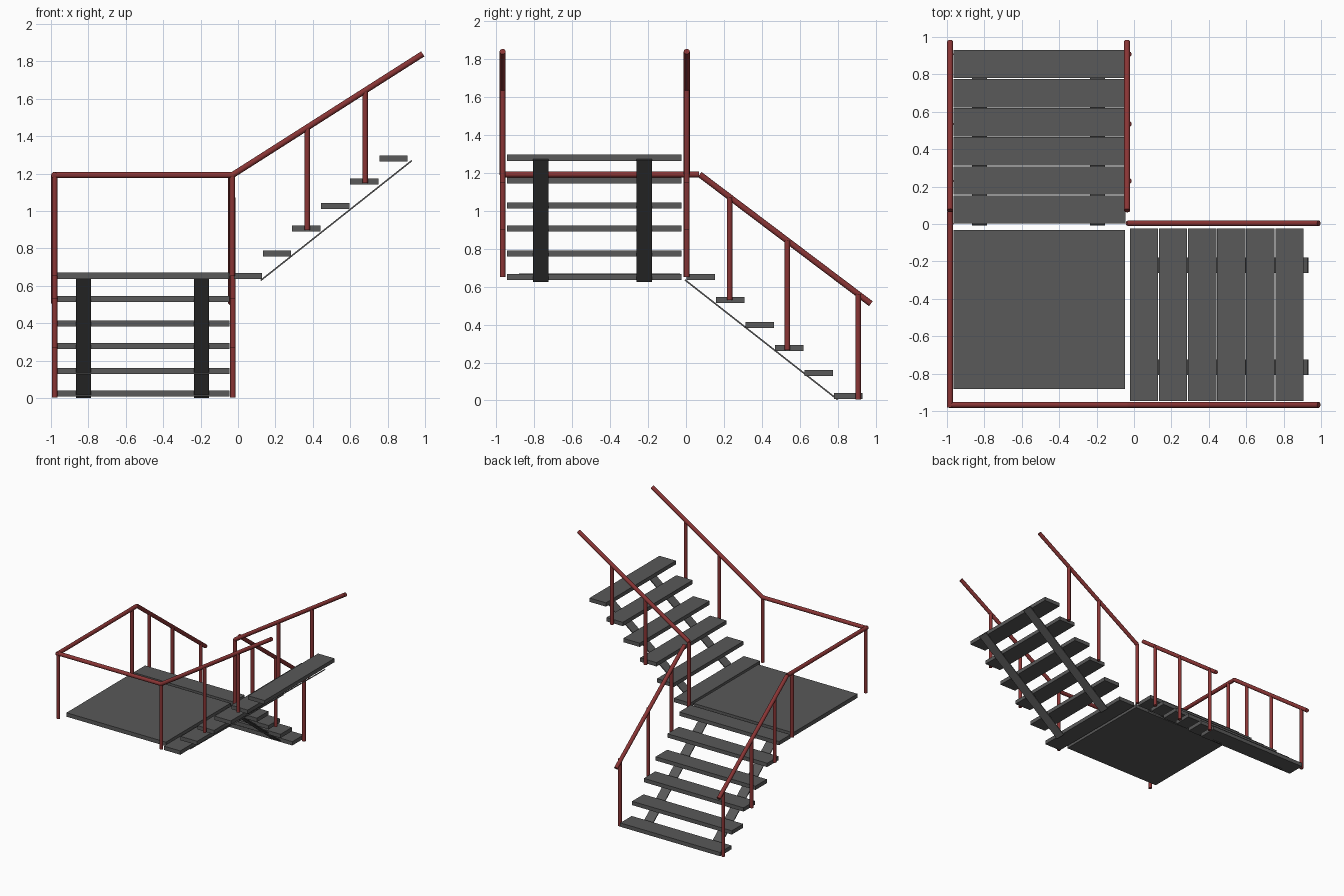
import bpy, math
from mathutils import Vector

if "Cube" in bpy.data.objects:
    bpy.data.objects.remove(bpy.data.objects["Cube"])

DZ = -0.008  # settle the lowest points on the ground


def material(name, color):
    m = bpy.data.materials.new(name)
    m.diffuse_color = color
    m.use_nodes = True
    m.node_tree.nodes["Principled BSDF"].inputs["Base Color"].default_value = m.diffuse_color
    return m


GREY = material("dark_grey", (0.10, 0.10, 0.10, 1))
RED = material("red_paint", (0.25, 0.035, 0.035, 1))


def box(name, lo, hi):
    c = [(a + b) / 2 for a, b in zip(lo, hi)]
    bpy.ops.mesh.primitive_cube_add(size=1, location=(c[0], c[1], c[2] + DZ))
    o = bpy.context.object
    o.name = name
    o.scale = [b - a for a, b in zip(lo, hi)]
    o.data.materials.append(GREY)
    return o


def rod(name, a, b, r):
    a, b = Vector(a), Vector(b)
    d = b - a
    bpy.ops.mesh.primitive_cylinder_add(vertices=16, radius=r, depth=d.length,
                                        location=(a + b) / 2 + Vector((0, 0, DZ)))
    o = bpy.context.object
    o.name = name
    o.rotation_euler = d.to_track_quat('Z', 'Y').to_euler()
    bpy.ops.object.shade_smooth_by_angle(angle=math.radians(40))
    o.data.materials.append(RED)


def stringer(name, a, b, axis, w, t=0.008):
    # flat sloping bar of width w along the given axis (0 = x, 1 = y)
    a, b = Vector(a), Vector(b)
    d = (b - a).normalized()
    side = Vector((1, 0, 0)) if axis == 0 else Vector((0, 1, 0))
    n = d.cross(side) * t / 2
    s = side * w / 2
    v = [p + i * s + j * n + Vector((0, 0, DZ)) for p in (a, b)
         for i, j in ((-1, -1), (1, -1), (1, 1), (-1, 1))]
    f = [(3, 2, 1, 0), (4, 5, 6, 7)] + [(i, (i + 1) % 4, (i + 1) % 4 + 4, i + 4) for i in range(4)]
    me = bpy.data.meshes.new(name)
    me.from_pydata(v, [], f)
    me.validate()
    o = bpy.data.objects.new(name, me)
    bpy.context.collection.objects.link(o)
    me.materials.append(GREY)
    bpy.context.view_layer.objects.active = o
    o.select_set(True)
    bpy.ops.object.mode_set(mode='EDIT')
    bpy.ops.mesh.select_all(action='SELECT')
    bpy.ops.mesh.normals_make_consistent(inside=False)
    bpy.ops.object.mode_set(mode='OBJECT')


# landing
box("landing", (-0.965, -0.882, 0.645), (-0.048, -0.032, 0.678))

# treads of both flights
RISE = (0, 0.122, 0.254, 0.375, 0.507, 0.628)
for i, h in enumerate(RISE):
    y = 0.002 + 0.1555 * i
    box("lower_tread", (-0.965, y, 0.644 - h), (-0.045, y + 0.151, 0.676 - h))
    x = -0.022 + 0.1555 * i
    box("upper_tread", (x, -0.945, 0.644 + h), (x + 0.151, -0.024, 0.676 + h))

# flat stringers under the treads
for x in (-0.826, -0.195):
    stringer("lower_stringer", (x, -0.006, 0.644), (x, 0.80, 0.012), 0, 0.082)
for y in (-0.766, -0.220):
    stringer("upper_stringer", (0.122, y, 0.637), (0.93, y, 1.278), 1, 0.082)

# lower flight rails and posts
R, P = 0.016, 0.0145
for xr, xp in ((-0.983, -0.98), (-0.037, -0.027)):
    rod("lower_rail", (xr, 0.072, 1.20), (xr, 0.975, 0.518), R)
    for y, z0 in ((0.23, 0.538), (0.535, 0.275), (0.908, 0.012)):
        rod("lower_post", (xp, y, z0), (xp, y, 1.20 - (y - 0.072) * 0.755), P)

# upper flight rails and posts
for y in (-0.967, 0.004):
    rod("upper_rail", (-0.03, y, 1.20), (0.988, y, 1.848), R)
    for x, z0 in ((-0.03, 0.66), (0.37, 0.906), (0.68, 1.158)):
        rod("upper_post", (x, y, z0), (x, y, 1.20 + (x + 0.03) * 0.637), P)

# landing rails and posts
rod("landing_side_rail", (-0.983, -0.98, 1.20), (-0.983, 0.068, 1.20), R)
rod("landing_front_rail", (-0.99, -0.967, 1.20), (-0.025, -0.967, 1.20), R)
for y in (-0.967, 0.002):
    rod("landing_post", (-0.98, y, 0.66), (-0.98, y, 1.20), P)
